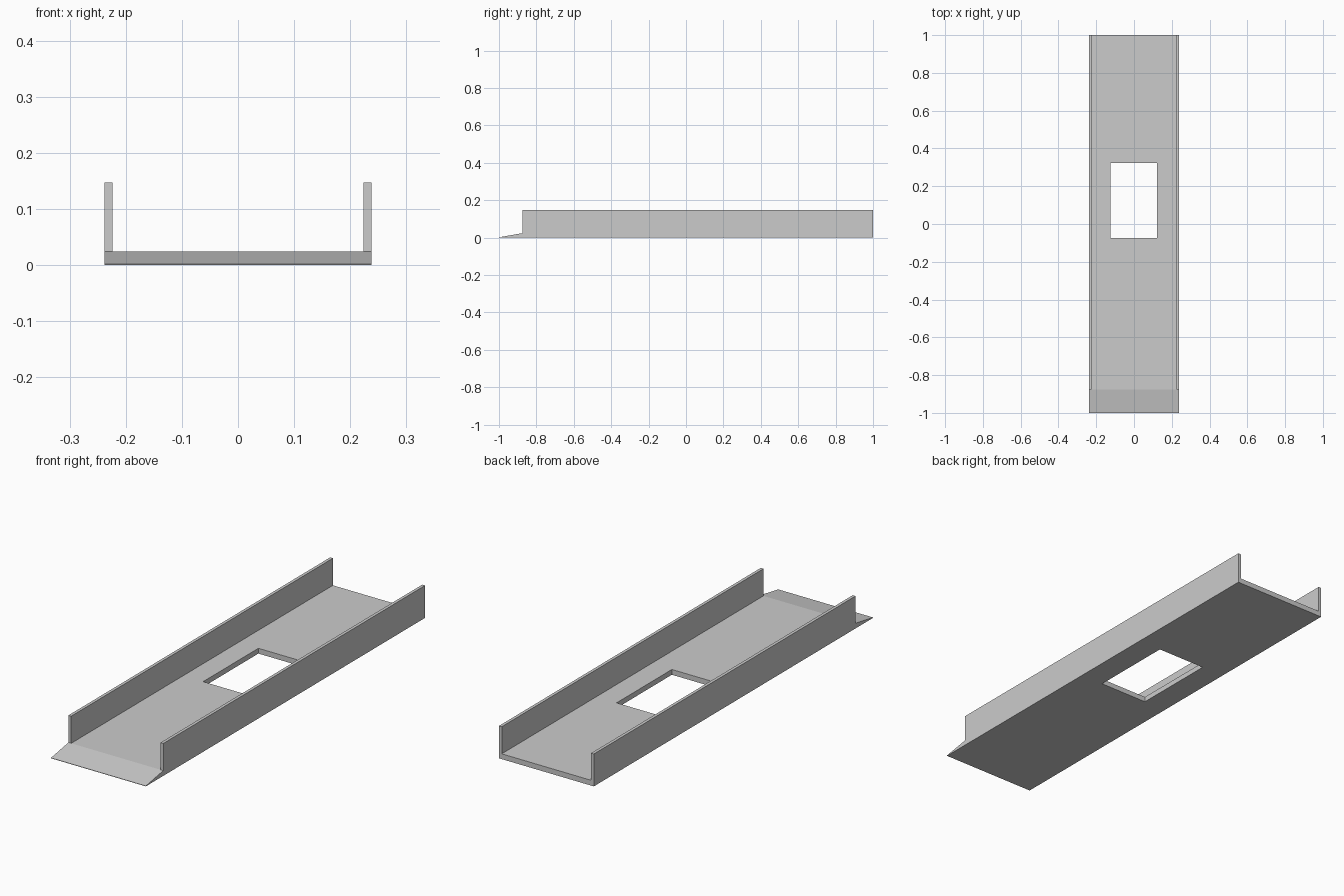
import bpy, bmesh

cube = bpy.data.objects.get("Cube")
if cube:
    bpy.data.objects.remove(cube, do_unlink=True)

HALF_W, WALL_T = 0.238, 0.014
DECK_Z, WALL_TOP = 0.024, 0.147
LIP_Z, LIP_Y, BACK_Y = 0.002, -0.875, 1.0

grey = bpy.data.materials.new("plain grey")
grey.use_nodes = True
colour = (0.6, 0.6, 0.6, 1)
grey.diffuse_color = colour
grey.node_tree.nodes["Principled BSDF"].inputs["Base Color"].default_value = colour


def extrude_profile(name, profile, x0, x1):
    """Sweep a closed (y, z) outline from x0 to x1."""
    bm = bmesh.new()
    face = bm.faces.new([bm.verts.new((x0, y, z)) for y, z in profile])
    moved = bmesh.ops.extrude_face_region(bm, geom=[face])["geom"]
    verts = [g for g in moved if isinstance(g, bmesh.types.BMVert)]
    bmesh.ops.translate(bm, verts=verts, vec=(x1 - x0, 0, 0))
    bmesh.ops.recalc_face_normals(bm, faces=bm.faces)
    mesh = bpy.data.meshes.new(name)
    bm.to_mesh(mesh)
    bm.free()
    mesh.materials.append(grey)
    obj = bpy.data.objects.new(name, mesh)
    bpy.context.collection.objects.link(obj)
    return obj


def rectangle(y0, y1, z0, z1):
    return [(y0, z0), (y1, z0), (y1, z1), (y0, z1)]


# Deck with a sloping front lip
deck = extrude_profile(
    "deck",
    [(-1, 0), (BACK_Y, 0), (BACK_Y, DECK_Z), (LIP_Y, DECK_Z), (-1, LIP_Z)],
    -HALF_W, HALF_W)

# Rectangular opening through the deck
cutter = extrude_profile("opening_cutter", rectangle(-0.073, 0.323, -0.1, 0.1), -0.124, 0.122)
cutter.hide_render = True
cut = deck.modifiers.new("opening", "BOOLEAN")
cut.operation = "DIFFERENCE"
cut.solver = "EXACT"
cut.object = cutter
bpy.context.view_layer.objects.active = deck
bpy.ops.object.modifier_apply(modifier=cut.name)
bpy.data.objects.remove(cutter, do_unlink=True)

# Upright walls along both long sides
for name, side in (("left_wall", 1), ("right_wall", -1)):
    extrude_profile(name, rectangle(LIP_Y, BACK_Y, DECK_Z, WALL_TOP),
                    side * (HALF_W - WALL_T), side * HALF_W)
